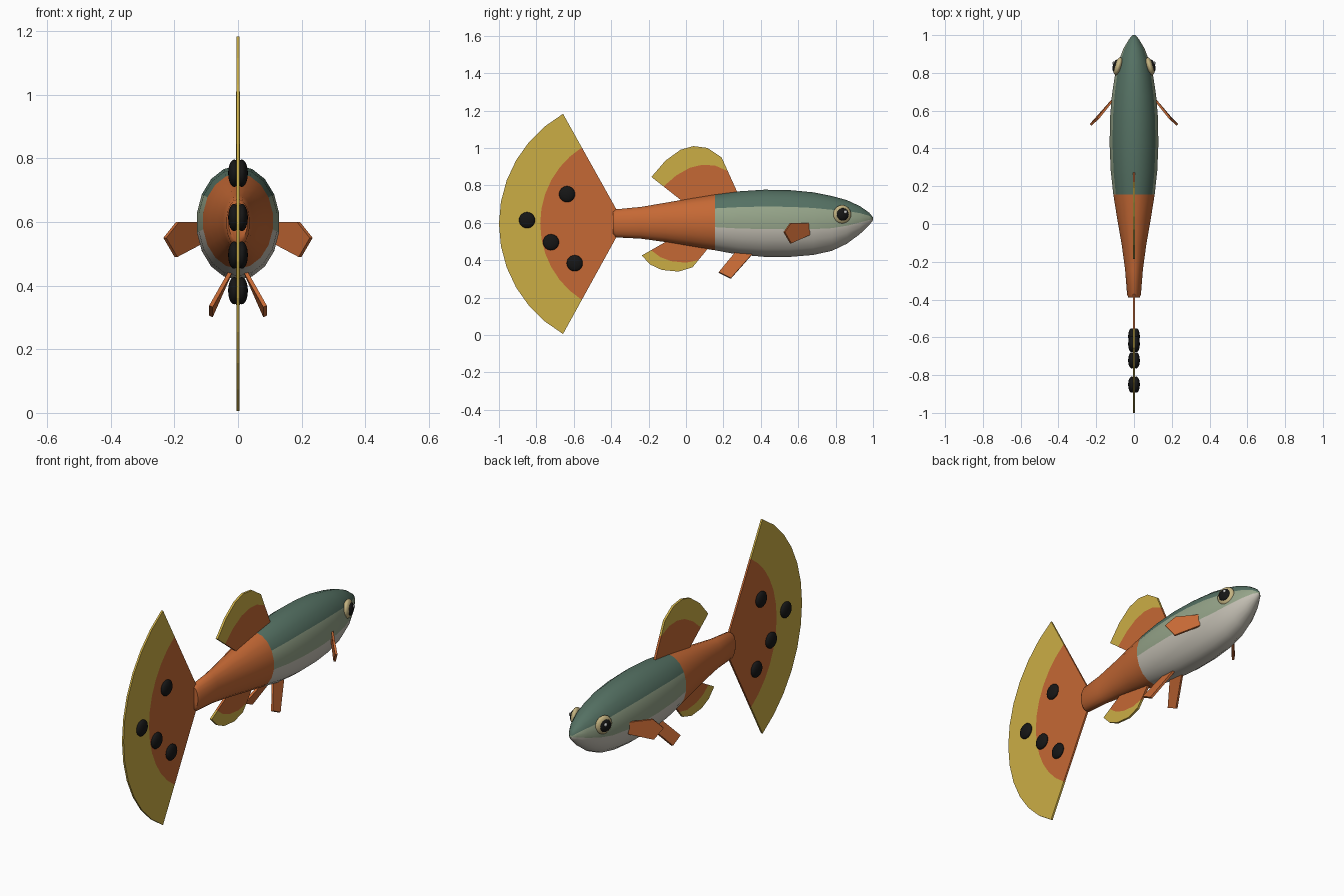
import bpy
from math import sin, cos, pi, radians

if "Cube" in bpy.data.objects:
    bpy.data.objects.remove(bpy.data.objects["Cube"])


def material(name, rgb):
    m = bpy.data.materials.new(name)
    m.diffuse_color = (*rgb, 1)
    m.use_nodes = True
    m.node_tree.nodes["Principled BSDF"].inputs["Base Color"].default_value = m.diffuse_color
    return m


GREEN = material("back_green", (0.09, 0.165, 0.125))
SAGE = material("side_sage", (0.30, 0.37, 0.25))
BELLY = material("belly_grey", (0.56, 0.53, 0.46))
ORANGE = material("orange", (0.56, 0.14, 0.035))
YELLOW = material("yellow", (0.60, 0.42, 0.06))
BLACK = material("black", (0.008, 0.008, 0.008))
CREAM = material("cream", (0.55, 0.45, 0.22))
WHITE = material("white", (0.9, 0.9, 0.9))


def make(name, verts, faces, mats, indices=None):
    me = bpy.data.meshes.new(name)
    me.from_pydata(verts, [], faces)
    for m in mats:
        me.materials.append(m)
    if indices:
        me.polygons.foreach_set("material_index", indices)
    me.update()
    ob = bpy.data.objects.new(name, me)
    bpy.context.collection.objects.link(ob)
    return ob


def smooth(ob, angle=40):
    bpy.ops.object.select_all(action='DESELECT')
    ob.select_set(True)
    bpy.context.view_layer.objects.active = ob
    bpy.ops.object.shade_smooth_by_angle(angle=radians(angle))


def solidify(ob, thickness):
    mod = ob.modifiers.new("thickness", 'SOLIDIFY')
    mod.thickness = thickness
    mod.offset = 0


def fin(name, a, b, rim, split, thickness):
    """Fan from the root line a-b out to the rim (y, z), with a yellow band beyond split."""
    n = len(rim)
    verts = []
    for t in (0, split, 1):
        for i, (y, z) in enumerate(rim):
            f = i / (n - 1)
            ry, rz = a[0] + (b[0] - a[0]) * f, a[1] + (b[1] - a[1]) * f
            verts.append((0, ry + (y - ry) * t, rz + (z - rz) * t))
    faces, idx = [], []
    for r in range(2):
        for i in range(n - 1):
            k = r * n + i
            faces.append((k, k + 1, k + n + 1, k + n))
            idx.append(r)
    solidify(make(name, verts, faces, [ORANGE, YELLOW], idx), thickness)


def ellipsoid(name, loc, scale, mat, turn=0):
    bpy.ops.mesh.primitive_uv_sphere_add(segments=20, ring_count=12, radius=1, location=loc)
    ob = bpy.context.object
    ob.name = name
    ob.scale = scale
    ob.rotation_euler[2] = turn
    ob.data.materials.append(mat)
    smooth(ob)


# Body: elliptical rings (y, bottom, top, half width)
SIDES = 18
rings = [(-0.39, 0.54, 0.66, 0.030), (-0.375, 0.522, 0.672, 0.037), (-0.24, 0.515, 0.685, 0.048),
         (-0.11, 0.497, 0.707, 0.066), (0.02, 0.475, 0.73, 0.089), (0.155, 0.453, 0.752, 0.111),
         (0.28, 0.43, 0.768, 0.125), (0.42, 0.418, 0.777, 0.131), (0.56, 0.418, 0.774, 0.129),
         (0.68, 0.428, 0.763, 0.119), (0.78, 0.45, 0.743, 0.104), (0.86, 0.488, 0.721, 0.084),
         (0.93, 0.54, 0.689, 0.056), (0.98, 0.588, 0.654, 0.026), (1.0, 0.613, 0.628, 0.007)]
verts, faces, idx = [], [], []
for y, lo, hi, w in rings:
    for s in range(SIDES):
        a = pi / 2 - 2 * pi * s / SIDES
        verts.append((w * cos(a), y, (lo + hi) / 2 + (hi - lo) / 2 * sin(a)))
for r in range(len(rings) - 1):
    for s in range(SIDES):
        k, k2 = r * SIDES + s, r * SIDES + (s + 1) % SIDES
        faces.append((k, k2, k2 + SIDES, k + SIDES))
        height = sin(pi / 2 - 2 * pi * (s + 0.5) / SIDES)
        idx.append(3 if rings[r][0] < 0.15 else 0 if height > 0.5 else 1 if height > -0.18 else 2)
faces += [tuple(range(SIDES))[::-1], tuple(range(len(verts) - SIDES, len(verts)))]
idx += [3, 1]
smooth(make("body", verts, faces, [GREEN, SAGE, BELLY, ORANGE], idx), 50)

# Tail fan: circular rim
half = 1.054
rim = [(-0.323 - 0.677 * cos(a), 0.594 + 0.677 * sin(a))
       for a in [half * (1 - 2 * i / 12) for i in range(13)]]
fin("tail_fin", (-0.37, 0.668), (-0.37, 0.527), rim, 0.65, 0.01)

# Dorsal and anal fins
fin("dorsal_fin", (0.0, 0.70), (0.285, 0.74),
    [(-0.185, 0.845), (-0.11, 0.932), (-0.03, 0.99), (0.04, 1.01), (0.115, 1.0), (0.19, 0.95)],
    0.65, 0.012)
fin("anal_fin", (-0.07, 0.52), (0.14, 0.49),
    [(-0.237, 0.425), (-0.19, 0.376), (-0.13, 0.348), (-0.04, 0.339), (0.035, 0.362)],
    0.70, 0.012)

spots = [(-0.636, 0.753), (-0.85, 0.614), (-0.722, 0.496), (-0.595, 0.384)]
for side, label in ((1, "right"), (-1, "left")):
    # Paired fins
    pectoral = [(0.11, 0.66, 0.60), (0.19, 0.56, 0.60), (0.23, 0.525, 0.55),
                (0.195, 0.56, 0.49), (0.11, 0.66, 0.535)]
    pelvic = [(0.02, 0.27, 0.45), (0.085, 0.175, 0.335), (0.085, 0.24, 0.303), (0.02, 0.37, 0.45)]
    for name, pts in (("pectoral_fin", pectoral), ("pelvic_fin", pelvic)):
        ob = make(f"{name}_{label}", [(x * side, y, z) for x, y, z in pts],
                  [tuple(range(len(pts)))], [ORANGE])
        solidify(ob, 0.012)
    # Eyes
    turn = 0.3 * side
    ellipsoid(f"eye_ring_{label}", (0.083 * side, 0.835, 0.645), (0.022, 0.05, 0.05), CREAM, turn)
    ellipsoid(f"pupil_{label}", (0.096 * side, 0.838, 0.645), (0.016, 0.034, 0.034), BLACK, turn)
    ellipsoid(f"eye_glint_{label}", (0.108 * side, 0.852, 0.658), (0.006, 0.009, 0.009), WHITE, turn)
    # Tail spots
    for i, (y, z) in enumerate(spots):
        ellipsoid(f"tail_spot_{label}_{i + 1}", (0.012 * side, y, z), (0.019, 0.043, 0.043), BLACK)
